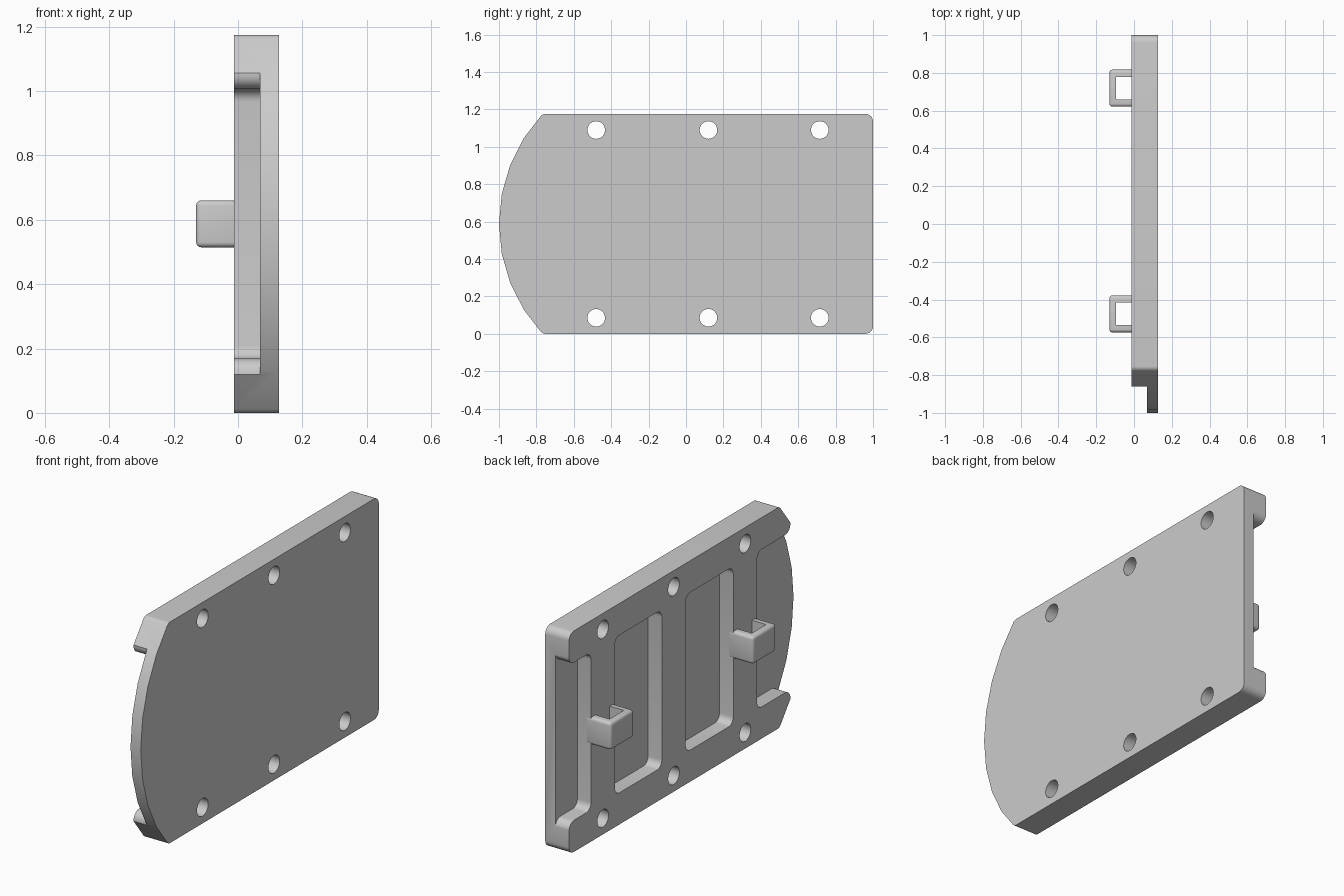
import bpy, bmesh, math
from mathutils import Vector

if "Cube" in bpy.data.objects:
    bpy.data.objects.remove(bpy.data.objects["Cube"], do_unlink=True)

HEIGHT = 1.175
MID = HEIGHT / 2
BACK, FACE, FLOOR = -0.012, 0.128, 0.068
RIBS = (0.715, 0.12, -0.48)          # rib centres along the length
RIB = 0.1                            # half width of a rib
POCKET = 0.419                       # half height of the pockets

grey = bpy.data.materials.new("plain grey")
grey.use_nodes = True
colour = (0.6, 0.6, 0.6, 1)
grey.diffuse_color = colour
grey.node_tree.nodes["Principled BSDF"].inputs["Base Color"].default_value = colour


def rounded(corners, steps=6):
    """Polygon from (a, b, radius) corners, with an arc at each radius."""
    pts = [Vector(c[:2]) for c in corners]
    out = []
    for i, p in enumerate(pts):
        r = corners[i][2]
        if not r:
            out.append(p)
            continue
        u = (pts[i - 1] - p).normalized()
        v = (pts[(i + 1) % len(pts)] - p).normalized()
        half = math.acos(max(-1, min(1, u.dot(v)))) / 2
        centre = p + (u + v).normalized() * (r / math.sin(half))
        reach = r / math.tan(half)
        a, b = p + u * reach - centre, p + v * reach - centre
        start = math.atan2(a.y, a.x)
        turn = (math.atan2(b.y, b.x) - start + math.pi) % math.tau - math.pi
        for k in range(steps + 1):
            t = start + turn * k / steps
            out.append(centre + Vector((r * math.cos(t), r * math.sin(t))))
    return out


def mirrored(upper):
    """Close an upper half profile with its reflection about mid height."""
    return upper + [(y, -z, r) for y, z, r in reversed(upper)]


def prism(name, points, low, high):
    """Extrude a closed (y, height above middle) profile along x."""
    bm = bmesh.new()
    bottom = [bm.verts.new((low, p[0], p[1] + MID)) for p in points]
    top = [bm.verts.new((high, p[0], p[1] + MID)) for p in points]
    bm.faces.new(bottom)
    bm.faces.new(top)
    n = len(points)
    for i in range(n):
        j = (i + 1) % n
        bm.faces.new((bottom[i], bottom[j], top[j], top[i]))
    bmesh.ops.recalc_face_normals(bm, faces=bm.faces)
    mesh = bpy.data.meshes.new(name)
    bm.to_mesh(mesh)
    bm.free()
    mesh.materials.append(grey)
    obj = bpy.data.objects.new(name, mesh)
    bpy.context.collection.objects.link(obj)
    return obj


def rectangle(y, half_y, half_z):
    return [(y - half_y, -half_z), (y + half_y, -half_z), (y + half_y, half_z), (y - half_y, half_z)]


def activate(obj):
    bpy.ops.object.select_all(action="DESELECT")
    obj.select_set(True)
    bpy.context.view_layer.objects.active = obj


def cut(target, cutter):
    cutter.hide_render = True
    mod = target.modifiers.new("cut", "BOOLEAN")
    mod.operation, mod.solver, mod.object = "DIFFERENCE", "EXACT", cutter
    activate(target)
    bpy.ops.object.modifier_apply(modifier=mod.name)
    bpy.data.objects.remove(cutter, do_unlink=True)


# Plate: straight sides, rounded back corners and a bowed front end
radius, bow = 0.859, -0.141
sweep = math.asin(MID / radius)
arc = []
for k in range(5):
    a = sweep * (1 - k / 4)
    arc.append((bow - radius * math.cos(a), radius * math.sin(a), 0.03 if k == 0 else 0))
outline = [(1, MID, 0.04)] + arc + [(y, -z, r) for y, z, r in reversed(arc[:-1])] + [(1, -MID, 0.04)]
plate = prism("plate", rounded(outline), BACK, FACE)

# Two closed pockets between the ribs
for near, far in zip(RIBS, RIBS[1:]):
    side = [(far + RIB, POCKET, 0.04), (near - RIB, POCKET, 0.04)]
    cut(plate, prism("pocket_cutter", rounded(mirrored(side)), -0.3, FLOOR))

# Open pockets at both ends, with rounded lug tips
back_end = [(RIBS[0] + RIB, POCKET, 0.04), (1.001, POCKET, 0.045), (1.001, 0.51, 0), (1.2, 0.51, 0)]
front_end = [(RIBS[-1] - RIB, POCKET, 0.04), (-0.889, POCKET, 0.045), (-0.832, 0.53, 0), (-1.2, 0.53, 0)]
for end in (back_end, front_end):
    cut(plate, prism("end_cutter", rounded(mirrored(end)), -0.3, FLOOR))

# Screw holes level with each rib
for y in RIBS:
    for z in (-0.502, 0.502):
        ring = [(y + 0.047 * math.cos(math.tau * k / 32),
                 z + 0.047 * math.sin(math.tau * k / 32)) for k in range(32)]
        cut(plate, prism("hole_cutter", ring, -0.3, 0.3))

activate(plate)
bpy.ops.object.shade_smooth_by_angle(angle=math.radians(30))

# Square loops standing on the first and last ribs: soft outside, crisp opening
TIP, ROOT = -0.13, 0.02
for name, y in (("back_loop", RIBS[0] + 0.004), ("front_loop", RIBS[-1] + 0.004)):
    loop = prism(name, rectangle(y, 0.098, 0.073), TIP, ROOT)
    bevel = loop.modifiers.new("soft edges", "BEVEL")
    bevel.width, bevel.segments = 0.016, 4
    activate(loop)
    bpy.ops.object.modifier_apply(modifier=bevel.name)
    cut(loop, prism("opening_cutter", rectangle(y, 0.06, 0.2), TIP + 0.034, 0.1))
    activate(loop)
    bpy.ops.object.shade_smooth_by_angle(angle=math.radians(35))
